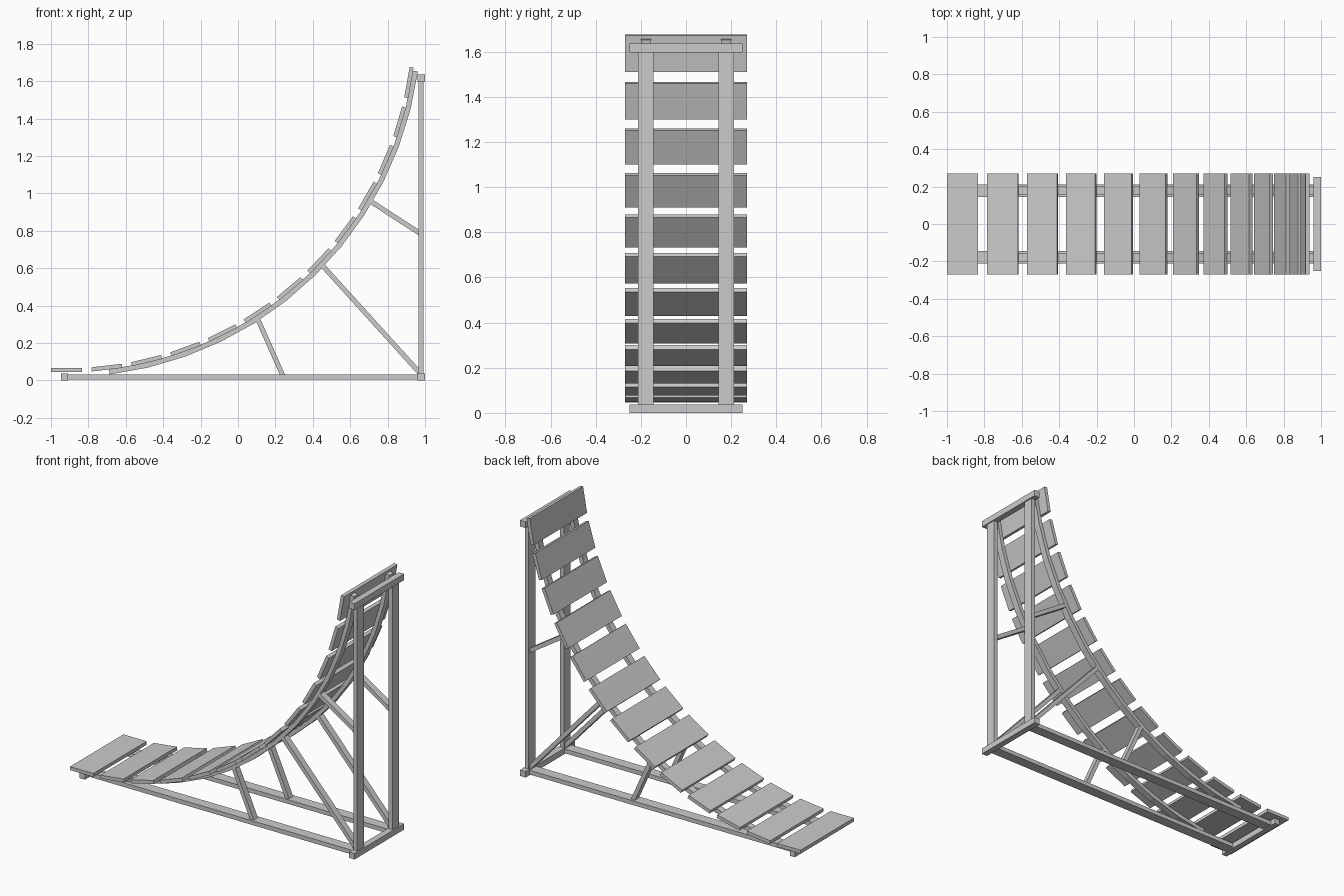
import bpy, bmesh
from math import radians, sin, cos, atan2, hypot
from mathutils import Vector

if "Cube" in bpy.data.objects:
    bpy.data.objects.remove(bpy.data.objects["Cube"])

CX, CZ, R = -0.9175, 1.916, 1.86   # centre and radius of the ramp curve
RAIL_Y = 0.178                     # side frame offset


def box(name, center, size, tilt=0.0):
    """Box with applied size, tilted about y so its x axis rises by tilt."""
    bpy.ops.mesh.primitive_cube_add(size=1, location=center, rotation=(0, -tilt, 0))
    ob = bpy.context.object
    ob.name = name
    ob.scale = size
    bpy.ops.object.transform_apply(location=False, rotation=False, scale=True)
    return ob


def brace(name, a, b, y, width=0.042, thick=0.026):
    """Straight strut in the xz plane from a to b."""
    dx, dz = b[0] - a[0], b[1] - a[1]
    mid = ((a[0] + b[0]) / 2, y, (a[1] + b[1]) / 2)
    box(name, mid, (hypot(dx, dz), width, thick), atan2(dz, dx))


def arc_point(radius, angle):
    return CX + radius * sin(angle), CZ - radius * cos(angle)


def curved_rail(name, y, r0=1.871, r1=1.898, width=0.044, a0=7.0, a1=82.0, steps=12):
    bm = bmesh.new()
    rings = []
    for i in range(steps + 1):
        a = radians(a0 + (a1 - a0) * i / steps)
        ring = []
        for r, s in ((r0, -1), (r0, 1), (r1, 1), (r1, -1)):
            x, z = arc_point(r, a)
            ring.append(bm.verts.new(Vector((x, y + s * width / 2, z))))
        rings.append(ring)
    for p, q in zip(rings, rings[1:]):
        for k in range(4):
            n = (k + 1) % 4
            bm.faces.new((p[k], p[n], q[n], q[k]))
    bm.faces.new(rings[0])
    bm.faces.new(rings[-1])
    bmesh.ops.recalc_face_normals(bm, faces=bm.faces)
    me = bpy.data.meshes.new(name)
    bm.to_mesh(me)
    bm.free()
    bpy.context.collection.objects.link(bpy.data.objects.new(name, me))


# Slats following the curve
for i in range(13):
    a = radians(80 * i / 12)
    x, z = arc_point(R, a)
    box(f"slat_{i + 1}", (x, 0, z), (0.165, 0.54, 0.022), a)

# Cross beams
box("front_cross_beam", (-0.9275, 0, 0.019), (0.036, 0.5, 0.038))
box("back_cross_beam", (0.98, 0, 0.019), (0.04, 0.5, 0.038))
box("top_cross_beam", (0.98, 0, 1.616), (0.04, 0.5, 0.04))

# Side frames: base beam, post, curved rail and braces
for side, s in (("left", -1), ("right", 1)):
    y = s * RAIL_Y
    box(f"{side}_base_beam", (0.025, y, 0.019), (1.875, 0.068, 0.027))
    box(f"{side}_post", (0.979, y, 0.817), (0.027, 0.068, 1.56))
    curved_rail(f"{side}_curved_rail", y)
    brace(f"{side}_lower_brace", (0.098, 0.345), (0.24, 0.025), y)
    brace(f"{side}_middle_brace", (0.44, 0.627), (0.972, 0.04), y)
    brace(f"{side}_upper_brace", (0.69, 0.97), (0.975, 0.785), y)
